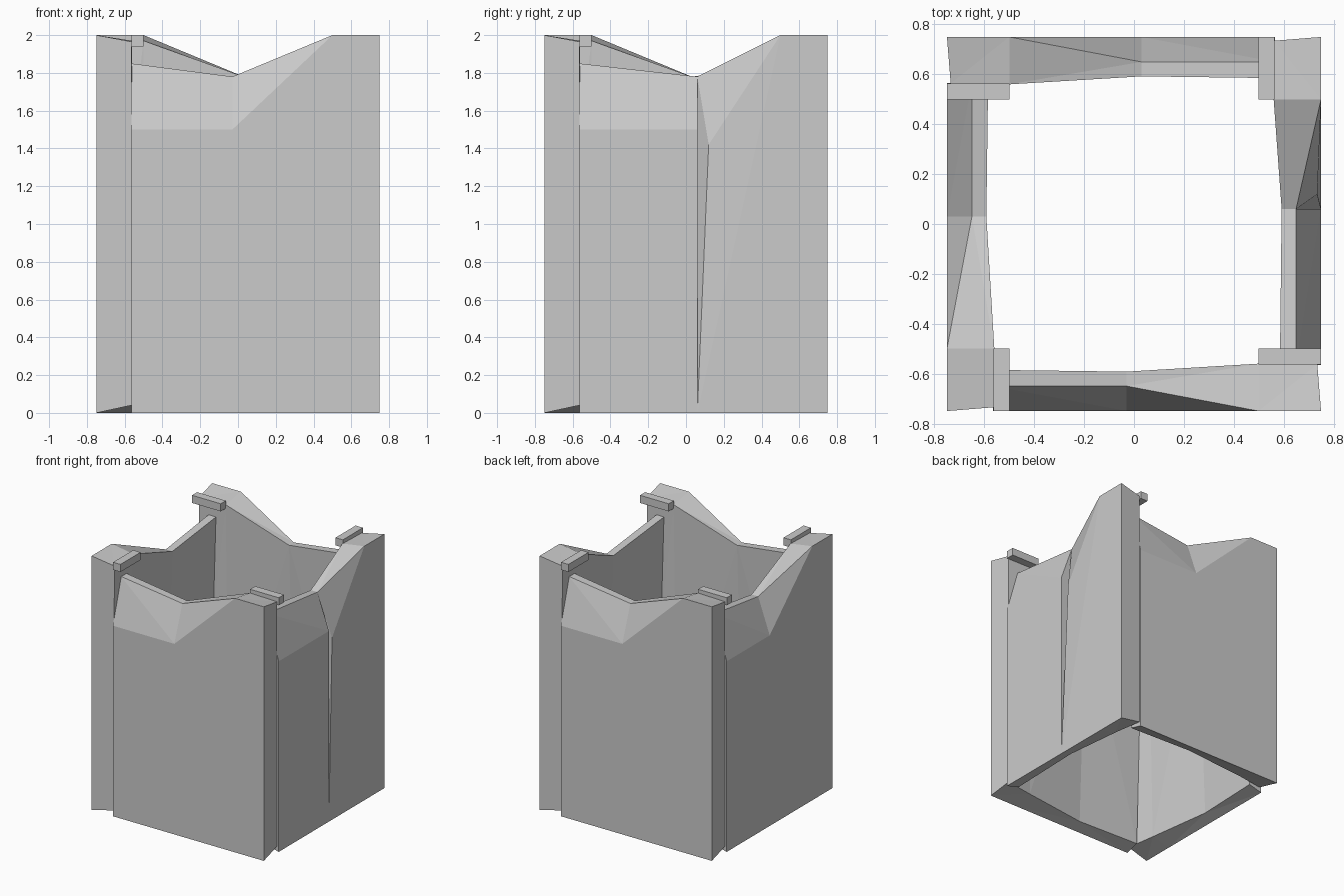
import bpy, bmesh
from math import pi
from mathutils import Matrix, Vector

if "Cube" in bpy.data.objects:
    bpy.data.objects.remove(bpy.data.objects["Cube"])


def make_object(name, bm, turn):
    bmesh.ops.recalc_face_normals(bm, faces=bm.faces)
    bm.transform(Matrix.Rotation(turn, 4, 'Z'))
    mesh = bpy.data.meshes.new(name)
    bm.to_mesh(mesh)
    bm.free()
    obj = bpy.data.objects.new(name, mesh)
    bpy.context.collection.objects.link(obj)
    return obj


def loft(name, sections, turn):
    """Skin matching cross-sections with triangles, merging shared points."""
    bm = bmesh.new()
    cache = {}

    def add(points):
        verts = []
        for p in points:
            key = tuple(round(c, 4) for c in p)
            if key not in cache:
                cache[key] = bm.verts.new(p)
            if cache[key] not in verts:
                verts.append(cache[key])
        if len(verts) > 2 and not bm.faces.get(verts):
            bm.faces.new(verts)

    for i, (a, b) in enumerate(zip(sections, sections[1:])):
        for j in range(len(a)):
            k = (j + 1) % len(a)
            if i == 0:
                add([a[j], a[k], b[j]])
                add([a[k], b[k], b[j]])
            else:
                add([a[j], a[k], b[k]])
                add([a[j], b[k], b[j]])
    add(sections[0])
    add(sections[-1])
    return make_object(name, bm, turn)


def wall_sections(mid, cracked):
    # order: outer bottom, bevel break, outer top, inner top, inner bottom
    def low(x, z):
        return [(x, -.75, 0), (x, -.75, 1.5), (x, -.65, z)]

    start = low(-.565, 1.85) + [(-.565, -.585, 1.85), (-.565, -.64, .03)]
    middle = low(mid, 1.78) + [(mid, -.592, 1.78), (mid, -.66, .03)]
    high = [(.5, -.75, 0), (.5, -.75, 2), (.5, -.75, 2), (.5, -.56, 1.97), (.5, -.6, .04)]
    end = [(.75, -.75, 0), (.75, -.75, 2), (.75, -.75, 2), (.735, -.563, 1.965), (.735, -.565, .04)]
    sections = [start, middle]
    if cracked:
        # step back behind the bevel, then out to the crack's far lip
        chord = tuple((Vector(middle[0]) + Vector(middle[2])) / 2)
        for point in (chord, (.12, -.735, 1.42)):
            step = list(middle)
            step[1] = point
            sections.append(step)
    return sections + [high, end]


def corner_bar(name, turn):
    bm = bmesh.new()
    bmesh.ops.create_cube(bm, size=1)
    bm.transform(Matrix.Translation((.625, -.531, 1.97)) @ Matrix.Diagonal((.25, .064, .06, 1)))
    make_object(name, bm, turn)


# Four interlocking walls, the right one cracked, each with a bar at its tall corner
for i, side in enumerate(("front", "right", "back", "left")):
    cracked = side == "right"
    loft(side + "_wall", wall_sections(.06 if cracked else -.03, cracked), i * pi / 2)
    corner_bar(side + "_corner_bar", i * pi / 2)
